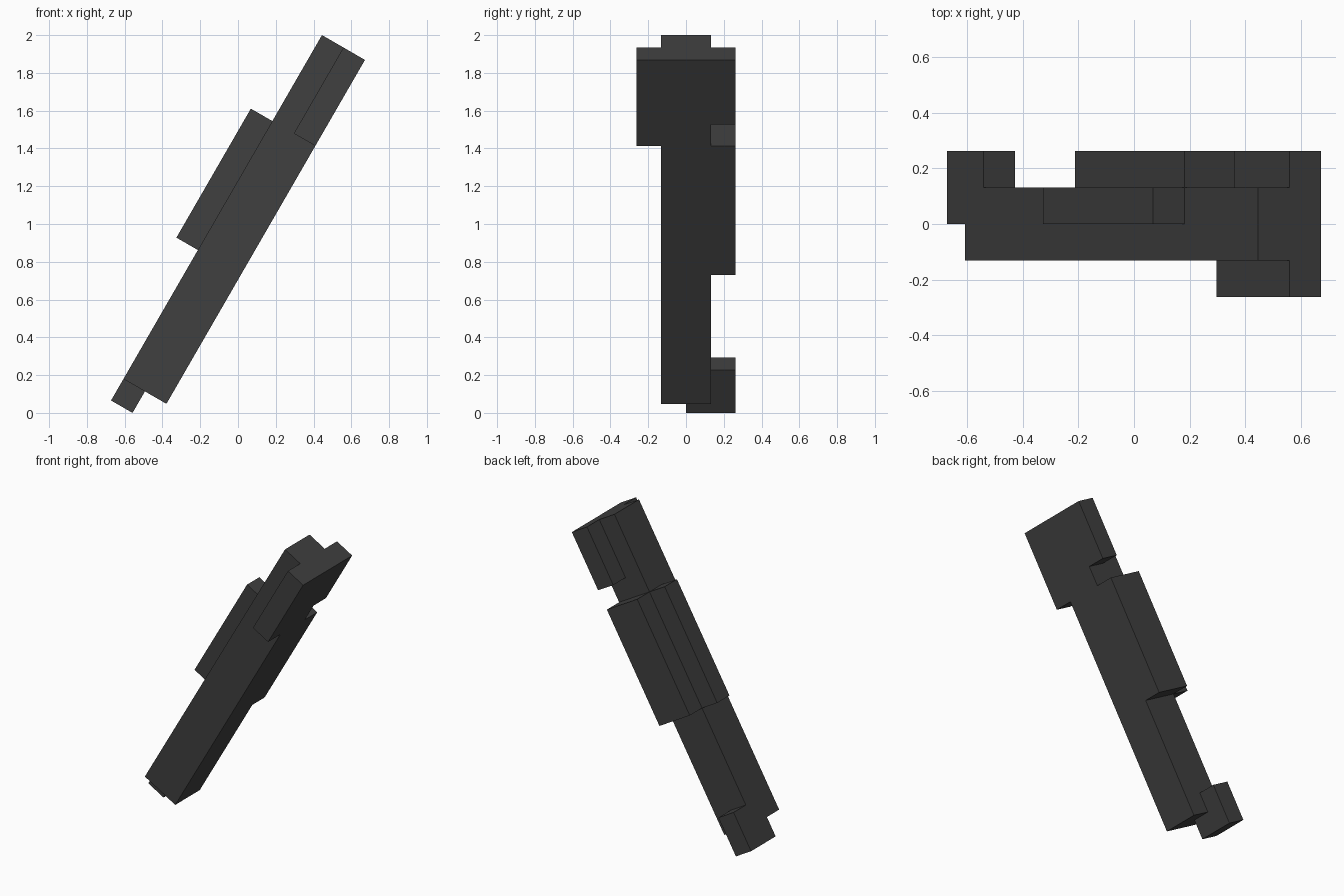
import bpy, bmesh, math
from mathutils import Matrix, Vector

if "Cube" in bpy.data.objects:
    bpy.data.objects.remove(bpy.data.objects["Cube"])

U = 2 / 15.222  # one block unit
TILT = math.radians(30)
PLACE = Matrix.Translation((-4.616 * U, 0, 1.366 * U)) @ Matrix.Rotation(TILT, 4, 'Y')

mat = bpy.data.materials.new("dark_grey")
mat.diffuse_color = (0.05, 0.05, 0.05, 1)
mat.use_nodes = True
mat.node_tree.nodes["Principled BSDF"].inputs["Base Color"].default_value = mat.diffuse_color


def block(name, x, y, z):
    """Box spanning the given ranges in block units along the tilted bar."""
    bm = bmesh.new()
    bmesh.ops.create_cube(bm, size=1)
    size = Vector((x[1] - x[0], y[1] - y[0], z[1] - z[0]))
    mid = Vector((sum(x), sum(y), sum(z))) / 2
    for v in bm.verts:
        v.co = PLACE @ ((v.co * size + mid) * U)
    mesh = bpy.data.meshes.new(name)
    bm.to_mesh(mesh)
    bm.free()
    mesh.materials.append(mat)
    bpy.context.collection.objects.link(bpy.data.objects.new(name, mesh))


# long central bar
block("main_bar", (0, 2), (-1, 1), (0, 16))
# grip swellings halfway up
block("side_grip", (-1, 0), (0, 1), (6, 12))
block("back_grip", (0, 2), (1, 2), (6, 12))
# head crossbars
block("front_head", (1, 2), (-2, -1), (12, 16))
block("back_head", (1, 2), (1, 2), (13, 16))
# foot at the lower end
block("foot_tip", (0, 1), (0, 1), (-1, 0))
block("foot_back", (0, 1), (1, 2), (-1, 1))
